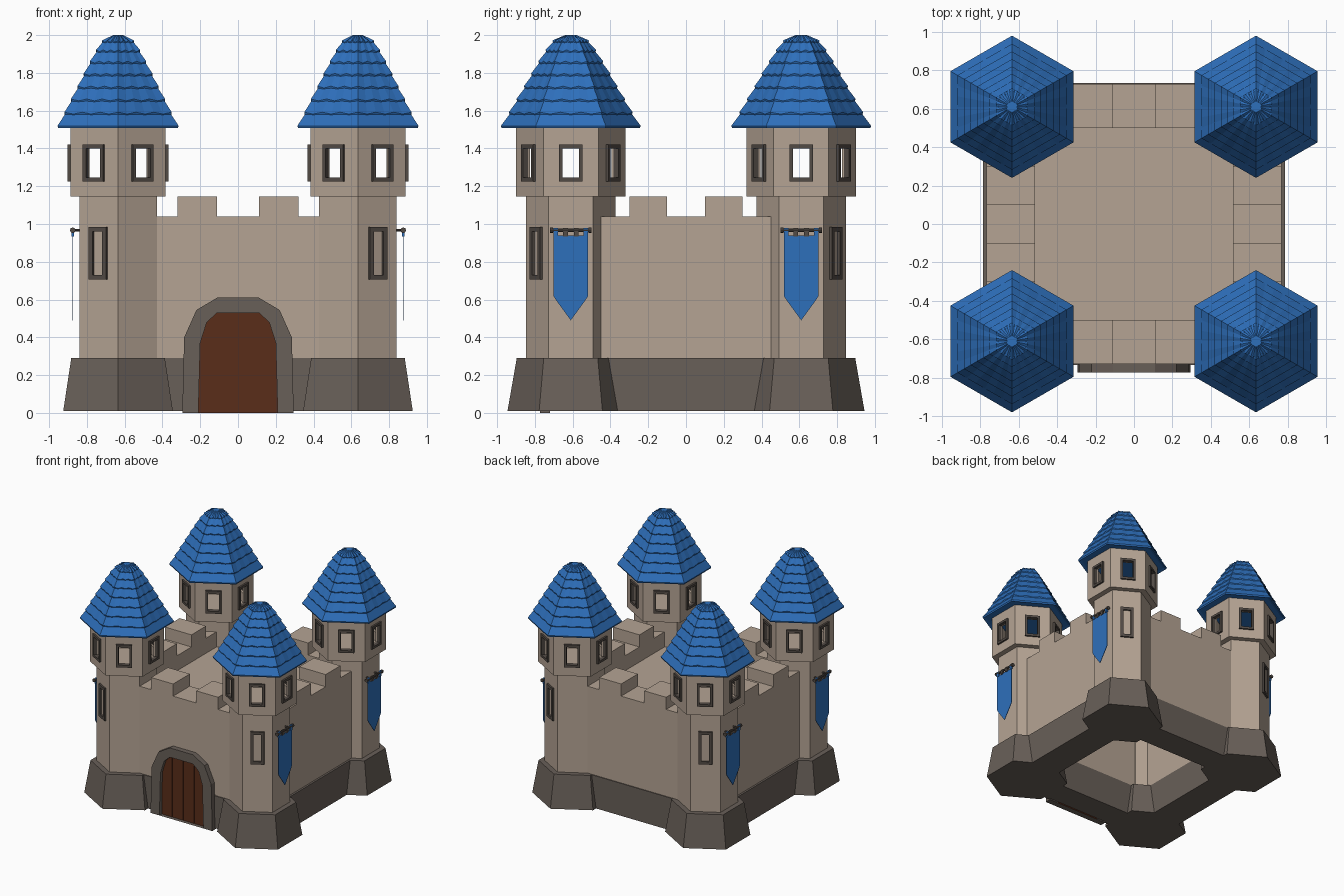
import bpy, bmesh
from math import sin, cos, pi, atan2
from mathutils import Matrix, Vector

if "Cube" in bpy.data.objects:
    bpy.data.objects.remove(bpy.data.objects["Cube"])


def material(name, rgb):
    m = bpy.data.materials.new(name)
    m.diffuse_color = (*rgb, 1)
    m.use_nodes = True
    m.node_tree.nodes["Principled BSDF"].inputs["Base Color"].default_value = m.diffuse_color
    return m


STONE = material("stone", (0.46, 0.37, 0.295))
BASE = material("base_stone", (0.14, 0.115, 0.098))
TRIM = material("trim", (0.085, 0.07, 0.06))
BLUE = material("blue", (0.027, 0.16, 0.5))
WOOD = material("wood", (0.1, 0.026, 0.01))


def finish(bm, name, mat, matrix=Matrix()):
    bm.transform(matrix)
    bmesh.ops.recalc_face_normals(bm, faces=bm.faces)
    me = bpy.data.meshes.new(name)
    bm.to_mesh(me)
    bm.free()
    me.materials.append(mat)
    ob = bpy.data.objects.new(name, me)
    bpy.context.collection.objects.link(ob)
    return ob


def box(name, x0, x1, y0, y1, z0, z1, mat):
    bm = bmesh.new()
    bmesh.ops.create_cube(bm, size=1)
    for v in bm.verts:
        v.co = Vector(((x0 + x1) / 2 + v.co.x * (x1 - x0),
                       (y0 + y1) / 2 + v.co.y * (y1 - y0),
                       (z0 + z1) / 2 + v.co.z * (z1 - z0)))
    return finish(bm, name, mat)


def hex_loft(name, x, y, profile, mat, cuts=1, wave=None):
    """Stack of hexagon rings (corner radius, z), corners on +-y; wave lowers alternate points."""
    bm = bmesh.new()
    rings = []
    for k, (r, z) in enumerate(profile):
        ring = []
        for i in range(6):
            a, b = (Vector((sin(t * pi / 3), cos(t * pi / 3), 0)) * r for t in (i, i + 1))
            for j in range(cuts):
                p = a.lerp(b, j / cuts)
                dz = wave[k] * (j % 2) if wave else 0
                ring.append(bm.verts.new((x + p.x, y + p.y, z + dz)))
        rings.append(ring)
    n = 6 * cuts
    for lo, hi in zip(rings, rings[1:]):
        for i in range(n):
            bm.faces.new((lo[i], lo[(i + 1) % n], hi[(i + 1) % n], hi[i]))
    bm.faces.new(rings[0])
    bm.faces.new(rings[-1])
    return finish(bm, name, mat)


def facing(x, y, angle, dist):
    """Local (across, up, outward) axes on a wall that faces the given angle."""
    out = Vector((cos(angle), sin(angle), 0))
    m = Matrix.Identity(4)
    m.col[0] = (-out.y, out.x, 0, 0)
    m.col[1] = (0, 0, 1, 0)
    m.col[2] = (*out, 0)
    m.col[3] = (x + out.x * dist, y + out.y * dist, 0, 1)
    return m


def plate(name, pts, depth, mat, matrix):
    bm = bmesh.new()
    face = bm.faces.new([bm.verts.new((u, v, 0)) for u, v in pts])
    new = bmesh.ops.extrude_face_region(bm, geom=[face])["geom"]
    for v in new:
        if isinstance(v, bmesh.types.BMVert):
            v.co.z += depth
    return finish(bm, name, mat, matrix)


def ring_plate(name, outer, inner, depth, mat, matrix):
    """Flat ring between two outlines with equal point counts, given thickness."""
    bm = bmesh.new()
    loops = [[bm.verts.new((u, v, w)) for u, v in pts]
             for pts, w in ((outer, 0), (outer, depth), (inner, depth), (inner, 0))]
    n = len(outer)
    for a, b in zip(loops, loops[1:] + loops[:1]):
        for i in range(n):
            j = (i + 1) % n
            bm.faces.new((a[i], a[j], b[j], b[i]))
    return finish(bm, name, mat, matrix)


def rect(w, z0, z1):
    return [(-w / 2, z0), (w / 2, z0), (w / 2, z1), (-w / 2, z1)]


def rod(name, r, length, mat, matrix):
    bm = bmesh.new()
    bmesh.ops.create_cone(bm, cap_ends=True, segments=8, radius1=r, radius2=r, depth=length)
    return finish(bm, name, mat, matrix)


TX, TY = 0.635, 0.61
ROWS = [(0.370, 1.508), (0.328, 1.58), (0.288, 1.65), (0.248, 1.718),
        (0.210, 1.785), (0.172, 1.85), (0.134, 1.91), (0.097, 1.96)]


def roof(x, y):
    # overlapping shingle rows with jagged lower edges
    for i, (r, z) in enumerate(ROWS):
        drop = -0.010 if i else 0
        if i + 1 < len(ROWS):
            top = (ROWS[i + 1][0] - 0.012, ROWS[i + 1][1] + 0.012)
        else:
            top = (0.03, 2.0)
        hex_loft("roof_row", x, y, [(r - 0.03, z + 0.006), (r - 0.004, z), (r, z + 0.012), top],
                 BLUE, 6, [drop, drop, drop, 0])


def banner(x, y, angle):
    m = facing(x, y, angle, 0.238)
    h = 0.092
    plate("banner", [(-h, 0.94), (-h, 0.62), (-0.08, 0.6), (0, 0.49), (0.08, 0.6), (h, 0.62), (h, 0.94)],
          0.004, BLUE, m)
    for u in (-0.08, -0.028, 0.028, 0.08):
        plate("banner_tab", [(u - 0.012, 0.935), (u + 0.012, 0.935), (u + 0.012, 0.978), (u - 0.012, 0.978)],
              0.014, BLUE if abs(u) > 0.05 else TRIM, m @ Matrix.Translation((0, 0, -0.005)))
    pole = m @ Matrix.Translation((0, 0.967, 0.002)) @ Matrix.Rotation(pi / 2, 4, 'Y')
    rod("banner_pole", 0.009, 0.2, TRIM, pole)
    for s in (-1, 1):
        rod("pole_knob", 0.015, 0.014, TRIM, pole @ Matrix.Translation((0, 0, s * 0.102)))
        rod("pole_bracket", 0.007, 0.045, TRIM, m @ Matrix.Translation((s * 0.055, 0.967, -0.018)))


# four corner towers
for sx in (-1, 1):
    for sy in (-1, 1):
        x, y = sx * TX, sy * TY
        hex_loft("tower_base", x, y, [(0.335, 0.01), (0.286, 0.29)], BASE)
        hex_loft("tower_body", x, y, [(0.237, 0.28), (0.237, 1.15)], STONE)
        hex_loft("chamber_floor", x, y, [(0.288, 1.145), (0.288, 1.165)], STONE)
        # hollow chamber with an open framed window on each face
        for k in range(6):
            m = facing(x, y, k * pi / 3, 0.252)
            ring_plate("chamber_wall", rect(0.291, 1.145, 1.515), rect(0.09, 1.242, 1.403), -0.03, STONE, m)
            ring_plate("window_frame", rect(0.125, 1.225, 1.42), rect(0.086, 1.245, 1.4), 0.03, TRIM,
                       m @ Matrix.Translation((0, 0, -0.015)))
        roof(x, y)
        # tall blind window on the outer front or back face
        m = facing(x, y, atan2(sy * sin(pi / 3), sx * 0.5), 0.2)
        ring_plate("slit_frame", rect(0.108, 0.705, 0.985), rect(0.06, 0.73, 0.96), 0.02, TRIM, m)
        banner(x, y, 0 if sx > 0 else pi)

# curtain walls, wall bases and merlons
for s in (-1, 1):
    y0, y1 = sorted((s * 0.5, s * 0.728))
    box("front_back_wall", -0.6, 0.6, y0, y1, 0.02, 1.04, STONE)
    y0, y1 = sorted((s * 0.495, s * 0.735))
    box("front_back_wall_base", -0.6, 0.6, y0, y1, 0.01, 0.29, BASE)
    x0, x1 = sorted((s * 0.515, s * 0.768))
    box("side_wall", x0, x1, -0.6, 0.6, 0.02, 1.04, STONE)
    x0, x1 = sorted((s * 0.51, s * 0.785))
    box("side_wall_base", x0, x1, -0.6, 0.6, 0.01, 0.29, BASE)
    for t in (-1, 1):
        y0, y1 = sorted((s * 0.5, s * 0.728))
        a, b = sorted((t * 0.11, t * 0.32))
        box("merlon", a, b, y0, y1, 1.03, 1.145, STONE)
        x0, x1 = sorted((s * 0.515, s * 0.768))
        a, b = sorted((t * 0.1, t * 0.3))
        box("merlon", x0, x1, a, b, 1.03, 1.145, STONE)

# courtyard floor, open underneath
box("courtyard_floor", -0.53, 0.53, -0.52, 0.52, 0.89, 0.91, STONE)

# gate: stone arch and plank door
m = facing(0, 0, -pi / 2, 0.72)


def mirrored(half):
    return half + [(-u, v) for u, v in reversed(half)]


arch_out = mirrored([(-0.295, 0.0), (-0.285, 0.4), (-0.22, 0.545), (-0.11, 0.61)])
arch_in = mirrored([(-0.21, 0.0), (-0.2, 0.37), (-0.165, 0.48), (-0.11, 0.53)])
bm_arch = ring_plate("gate_arch", arch_out, arch_in, 0.053, BASE, m)
tops = [(-0.207, -0.107, 0.37, 0.53), (-0.103, -0.002, 0.53, 0.53),
        (0.002, 0.103, 0.53, 0.53), (0.107, 0.207, 0.53, 0.37)]
for u0, u1, za, zb in tops:
    pts = [(u0, 0.005), (u1, 0.005), (u1, zb), (u0, za)]
    if za < zb:
        pts.append((-0.165, 0.48))
        pts[-2:] = [(-0.165, 0.48), (u0, za)]
    elif za > zb:
        pts.insert(3, (0.165, 0.48))
    plate("door_plank", pts, 0.025, WOOD, m)
plate("door_back", arch_in, 0.02, WOOD, m)
